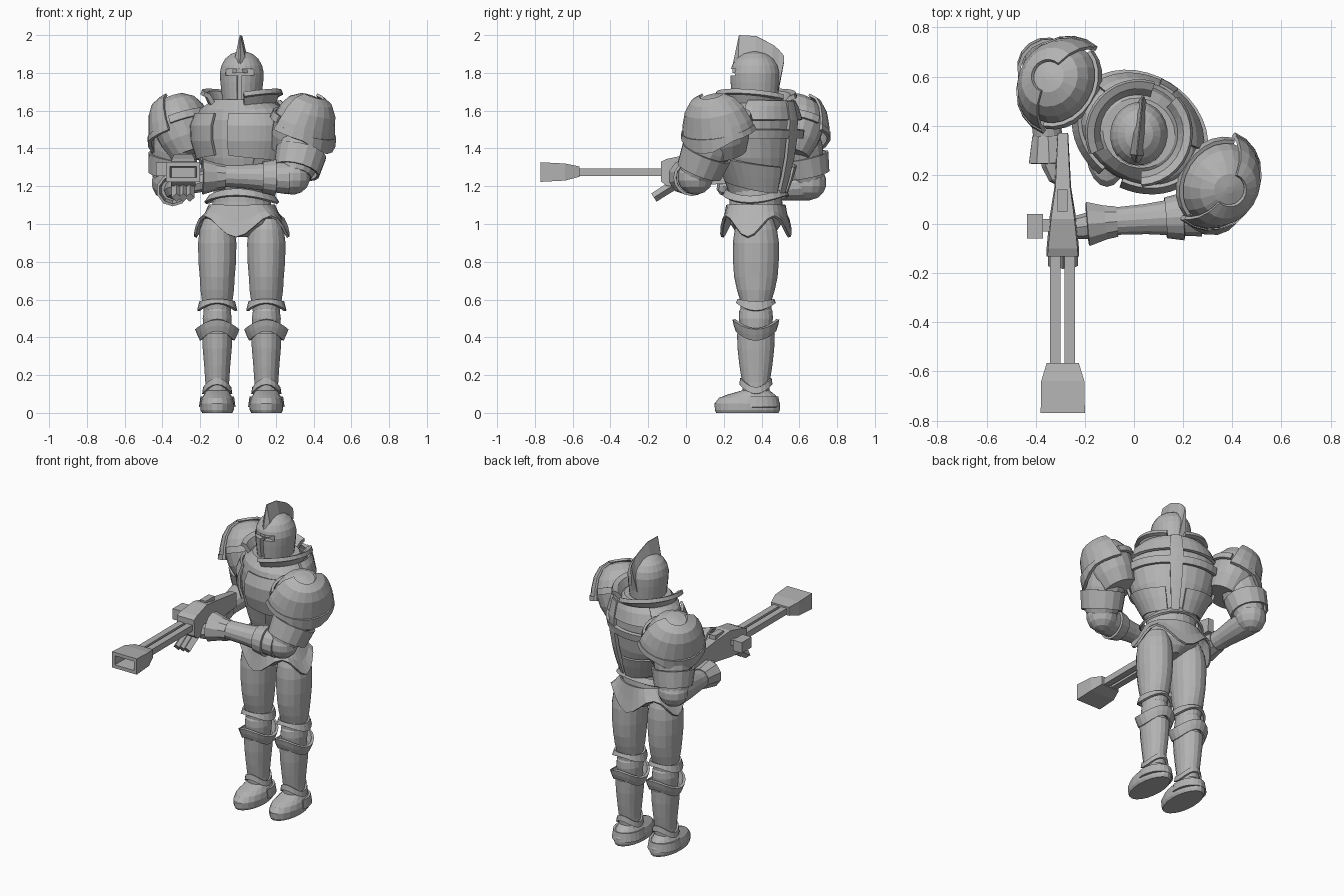
import bpy, bmesh, math
from mathutils import Matrix, Vector

grey = bpy.data.materials.new("steel_grey")
grey.diffuse_color = (0.45, 0.45, 0.45, 1)
I = Matrix()


def T(x, y, z):
    return Matrix.Translation((x, y, z))


def R(deg, axis):
    return Matrix.Rotation(math.radians(deg), 4, axis)


def finish(name, bm, M, thick=0):
    bmesh.ops.transform(bm, matrix=M, verts=bm.verts)
    bmesh.ops.recalc_face_normals(bm, faces=bm.faces)
    me = bpy.data.meshes.new(name)
    bm.to_mesh(me)
    bm.free()
    me.materials.append(grey)
    ob = bpy.data.objects.new(name, me)
    bpy.context.collection.objects.link(ob)
    if thick:
        mod = ob.modifiers.new("thickness", 'SOLIDIFY')
        mod.thickness, mod.offset = thick, 0
    return ob


def skin(name, rings, M=I, n=18, arc=None, thick=0, wave=None):
    """Rings (z, rx, ry[, dy]); angle 0 is the front. Capped when thick is 0."""
    bm = bmesh.new()
    full = arc is None
    a0, a1 = (0, 360) if full else arc
    rows = []
    for i, r in enumerate(rings):
        dy = r[3] if len(r) > 3 else 0
        row = []
        for k in range(n if full else n + 1):
            a = math.radians(a0 + (a1 - a0) * k / n)
            dz = wave(a, i) if wave else 0
            row.append(bm.verts.new((r[1] * math.sin(a), dy - r[2] * math.cos(a), r[0] + dz)))
        rows.append(row)
    for p, q in zip(rows, rows[1:]):
        for k in range(n):
            j = (k + 1) % len(p)
            bm.faces.new((p[k], p[j], q[j], q[k]))
    if full and not thick:
        bm.faces.new(rows[0])
        bm.faces.new(rows[-1])
    return finish(name, bm, M, thick)


def limb(name, p0, p1, prof, n=14, thick=0):
    """Turned shape along p0-p1; prof holds (fraction, radius)."""
    p0, p1 = Vector(p0), Vector(p1)
    d = p1 - p0
    M = Matrix.Translation(p0) @ d.to_track_quat('Z', 'Y').to_matrix().to_4x4()
    return skin(name, [(t * d.length, r, r) for t, r in prof], M, n, None, thick)


def prism(name, secs, M=I):
    """Trapezoid sections along y: (y, bottom half width, top half width, z0, z1)."""
    bm = bmesh.new()
    rows = [[bm.verts.new(c) for c in ((-b, y, z0), (b, y, z0), (t, y, z1), (-t, y, z1))]
            for y, b, t, z0, z1 in secs]
    for p, q in zip(rows, rows[1:]):
        for k in range(4):
            bm.faces.new((p[k], p[(k + 1) % 4], q[(k + 1) % 4], q[k]))
    bm.faces.new(rows[0])
    bm.faces.new(rows[-1])
    return finish(name, bm, M)


def box(name, x, y, z):
    return prism(name, [(v, (x[1] - x[0]) / 2, (x[1] - x[0]) / 2, *z) for v in y],
                 T((x[0] + x[1]) / 2, 0, 0))


def ball(name, c, r):
    return skin(name, [(r * math.sin(t), r * math.cos(t), r * math.cos(t))
                       for t in [math.radians(d) for d in (-86, -60, -35, -12, 12, 35, 60, 86)]], T(*c), 14)


# Legs
for s, side in ((-1, "right"), (1, "left")):
    L = T(0.02 + s * 0.13, 0.37, 0)
    skin(side + "_thigh", [(0.52, .07, .08), (0.6, .083, .085), (0.65, .09, .1), (0.72, .094, .115),
                           (0.8, .101, .121), (0.9, .103, .122), (0.97, .094, .112), (1.03, .07, .09)], L)
    skin(side + "_thigh_cuff", [(0.56, .1, .1), (0.595, .088, .09)], L, 20, None, .014,
         lambda a, i: .02 * math.cos(2 * a) if i == 0 else .006 * math.cos(2 * a))
    skin(side + "_knee", [(0.4, .07, .08), (0.46, .075, .085), (0.5, .078, .09), (0.54, .072, .088), (0.57, .06, .07)], L)
    skin(side + "_knee_collar", [(0.41, .084, .1), (0.44, .098, .11), (0.47, .11, .116)], L, 20, None, .016,
         lambda a, i: .025 * math.cos(2 * a))
    skin(side + "_shin", [(0.08, .064, .07), (0.16, .064, .073), (0.25, .07, .087), (0.34, .078, .097),
                          (0.42, .082, .1)], L)
    skin(side + "_ankle_cuff", [(0.125, .074, .082), (0.16, .069, .077)], L, 20, None, .012,
         lambda a, i: .025 * math.cos(2 * a))
    skin(side + "_boot", [(0, .08, .165, -.045), (.015, .088, .172, -.045), (.05, .09, .174, -.045),
                          (.08, .082, .155, -.04), (.097, .07, .125, -.025), (.12, .06, .07, 0)], L, 20)
    skin(side + "_heel_guard", [(.03, .09, .122, .0), (.085, .082, .112, .0)], L, 14, (75, 285), .014)

# Hips and waist
H = T(0.02, 0.37, 0) @ R(-10, 'Z')
skin("pelvis", [(.93, .03, .07), (.96, .08, .11), (1.0, .15, .135), (1.05, .17, .145), (1.12, .155, .14),
                (1.2, .15, .14)], H, 20)
skin("hip_skirt", [(.985, .25, .18), (1.035, .21, .165), (1.1, .17, .15)], H, 32, None, .014,
     lambda a, i: -(.055, .03, 0)[i] * math.cos(4 * a))
skin("waist_belt", [(1.13, .195, .17), (1.165, .17, .153)], H, 24, None, .014,
     lambda a, i: .02 * math.cos(2 * a))

# Torso, turned so that the left shoulder leads
B = T(0.02, 0.37, 0) @ R(-32, 'Z')
skin("torso", [(1.08, .13, .12), (1.15, .14, .138), (1.25, .185, .168), (1.35, .235, .19), (1.45, .262, .2),
               (1.55, .265, .195), (1.61, .235, .18), (1.66, .15, .14)], B, 24)
for s, side in ((-1, "right"), (1, "left")):
    skin(side + "_breast_plate", [(1.37, .245, .2), (1.44, .275, .222), (1.52, .28, .225), (1.585, .255, .2)],
         B, 10, (s * 10, s * 85), .016, lambda a, i: -.03 * abs(math.sin(a)) if i == 0 else 0)
    skin(side + "_flank_plate", [(1.2, .168, .162), (1.28, .21, .187), (1.34, .242, .2)], B, 10,
         (s * 45, s * 165), .012, lambda a, i: .04 * math.cos(a))
    skin(side + "_collar", [(1.625, .16, .155), (1.655, .19, .19), (1.665, .215, .215)], B, 12,
         (s * 35, s * 165), .025, lambda a, i: .04 * math.sin(abs(a)) * (i > 0))
skin("back_band", [(1.455, .278, .222), (1.5, .285, .23)], B, 18, (90, 270), .024)
skin("upper_back_plate", [(1.55, .27, .225), (1.62, .235, .21), (1.65, .2, .2)], B, 14, (110, 250), .018)
skin("spine_strip", [(1.15, .16, .155), (1.25, .2, .185), (1.35, .245, .21), (1.45, .28, .225),
                     (1.55, .28, .23), (1.65, .23, .21)], B, 4, (172, 188), .02)
skin("neck", [(1.55, .1, .1), (1.66, .09, .09)], B, 14)

# Helmet with T-shaped visor, and crest
N = T(0.02, 0.365, 0) @ R(-6, 'Z')
helm = skin("helmet", [(1.615, .098, .118), (1.68, .106, .124), (1.75, .114, .13), (1.8, .117, .132),
                       (1.84, .108, .122), (1.875, .088, .1), (1.9, .058, .065), (1.914, .02, .02)], N, 24)
for nm, hw, z0, z1 in (("visor_slot_cutter", .075, 1.785, 1.82), ("mouth_slot_cutter", .012, 1.6, 1.79)):
    c = prism(nm, [(-.2, hw, hw, z0, z1), (-.09, hw, hw, z0, z1)], N)
    c.hide_render = True
    c.hide_set(True)
    m = helm.modifiers.new(nm, 'BOOLEAN')
    m.operation, m.object, m.solver = 'DIFFERENCE', c, 'EXACT'
skin("helmet_rim", [(1.625, .102, .122), (1.65, .104, .123)], N, 20, (12, 348), .01)
prism("helmet_crest", [(-.118, .02, .004, 1.8, 1.845), (-.085, .045, .002, 1.8, 2.0), (.005, .05, .002, 1.8, 1.995),
                       (.095, .04, .002, 1.72, 1.95), (.125, .022, .002, 1.71, 1.925),
                       (.155, .006, .002, 1.86, 1.89)], N)

# Shoulder pads: dome, overlapping outer plate, raised rim
for s, side in ((-1, "right"), (1, "left")):
    P = B @ T(s * .365, 0, 1.5) @ R(s * 22, 'Y')
    skin(side + "_shoulder_dome", [(-.14, .11, .12), (-.06, .135, .155), (.04, .148, .172), (.1, .138, .152),
                                   (.15, .112, .12), (.182, .065, .065), (.19, .015, .015)], P, 18)
    tip = lambda a, i, s=s: (-.045 * max(0, math.cos(2 * (a - s * math.pi / 2))) + .01) * (i == 0)
    skin(side + "_shoulder_plate", [(-.02, .19, .2), (.05, .162, .188), (.12, .143, .16), (.17, .112, .12),
                                    (.195, .065, .065)], P, 12, (s * 90 - 100, s * 90 + 100), .014, tip)
    skin(side + "_shoulder_rim", [(-.025, .194, .203), (.015, .18, .197)], P, 12,
         (s * 90 - 100, s * 90 + 100), .02, tip)
    skin(side + "_shoulder_inner_trim", [(.02, .16, .185), (.06, .158, .18)], P, 10,
         (s * -90 - 75, s * -90 + 75), .016)

# Left arm reaching across to the weapon
limb("left_upper_arm", (.35, .16, 1.5), (.30, .05, 1.26), [(0, .12), (.4, .125), (.75, .115), (1, .09)])
ball("left_elbow", (.29, .05, 1.25), .095)
limb("left_elbow_cuff", (.335, .11, 1.38), (.31, .07, 1.28), [(0, .13), (1, .117)], 16, .014)
limb("left_forearm", (.27, .035, 1.245), (-.1, .01, 1.255), [(0, .088), (.25, .078), (.6, .063), (.9, .058), (1, .06)])
limb("left_forearm_band", (.2, .03, 1.245), (.13, .025, 1.247), [(0, .09), (1, .076)], 16, .014)
limb("left_wrist_flare", (-.07, .01, 1.25), (-.19, 0, 1.25), [(0, .058), (.4, .066), (1, .088)], 10, .014)
limb("left_hand", (-.1, .005, 1.25), (-.27, -.02, 1.2), [(0, .05), (.5, .055), (.9, .045), (1, .025)], 8)

# Right arm bent back, hand on the stock
limb("right_upper_arm", (-.31, .58, 1.5), (-.365, .65, 1.23), [(0, .12), (.4, .12), (.75, .105), (1, .088)])
ball("right_elbow", (-.365, .65, 1.22), .094)
limb("right_elbow_cuff", (-.345, .625, 1.36), (-.36, .645, 1.26), [(0, .125), (1, .11)], 16, .014)
limb("right_forearm", (-.37, .65, 1.21), (-.35, .32, 1.18), [(0, .085), (.3, .078), (.7, .063), (1, .058)])
limb("right_wrist_flare", (-.35, .36, 1.185), (-.345, .25, 1.18), [(0, .06), (1, .08)], 10, .014)
limb("right_hand", (-.345, .32, 1.18), (-.3, .17, 1.2), [(0, .05), (.5, .054), (.9, .042), (1, .025)], 8)

# Weapon: hollow muzzle, twin rails, receiver, stock, side block, grip slats
G = T(-.29, 0, 0)
prism("muzzle", [(-.565, .065, .065, 1.25, 1.305), (-.64, .088, .088, 1.23, 1.32), (-.77, .09, .09, 1.223, 1.327),
                 (-.77, .07, .07, 1.245, 1.305), (-.66, .062, .062, 1.25, 1.3)], G)
for x in (-.32, -.262):
    box("barrel_rail", (x - .021, x + .021), (-.58, -.12), (1.255, 1.295))
prism("receiver", [(-.132, .066, .062, 1.225, 1.33), (-.1, .066, .06, 1.2, 1.345), (.02, .055, .048, 1.2, 1.37),
                   (.15, .034, .03, 1.21, 1.345), (.37, .022, .02, 1.22, 1.31)], G)
box("receiver_sight", (-.312, -.27), (.05, .14), (1.3, 1.375))
box("side_block_arm", (-.375, -.33), (-.03, .02), (1.275, 1.31))
box("side_block", (-.435, -.37), (-.06, .04), (1.255, 1.325))
for x in (-.325, -.29, -.255):
    limb("grip_slat", (x, -.06, 1.21), (x, -.17, 1.14), [(0, .028), (.5, .026), (1, .026)], 4)
